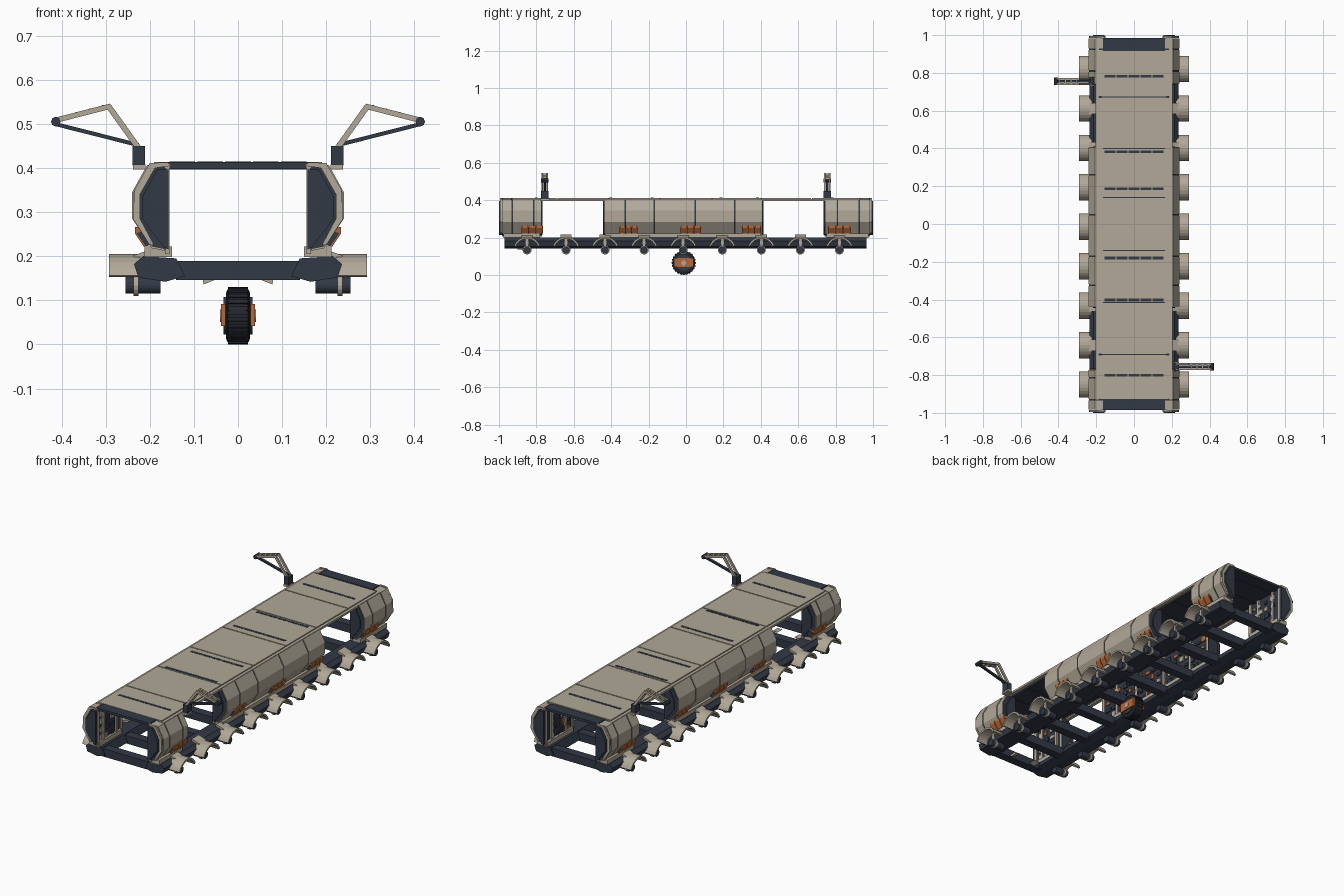
import bpy, bmesh, math, random
from mathutils import Vector, Matrix

cube = bpy.data.objects.get("Cube")
if cube:
    bpy.data.objects.remove(cube, do_unlink=True)
random.seed(4)


def material(name, rgb):
    m = bpy.data.materials.new(name)
    m.use_nodes = True
    m.diffuse_color = (*rgb, 1)
    m.node_tree.nodes["Principled BSDF"].inputs["Base Color"].default_value = (*rgb, 1)
    return m


SAND = material("sand_paint", (0.44, 0.395, 0.315))
DARK = material("dark_slate", (0.032, 0.041, 0.062))
ORANGE = material("rust_orange", (0.47, 0.14, 0.04))
RUBBER = material("rubber", (0.017, 0.02, 0.027))


def finish(name, bm, mat):
    bmesh.ops.recalc_face_normals(bm, faces=bm.faces)
    me = bpy.data.meshes.new(name)
    bm.to_mesh(me)
    bm.free()
    me.materials.append(mat)
    ob = bpy.data.objects.new(name, me)
    bpy.context.collection.objects.link(ob)
    return ob


def prism(name, profile, y0, y1, mat, side=1):
    """Extrude an x-z outline along y."""
    bm = bmesh.new()
    face = bm.faces.new([bm.verts.new((side * x, y0, z)) for x, z in profile])
    new = bmesh.ops.extrude_face_region(bm, geom=[face])["geom"]
    bmesh.ops.translate(bm, vec=(0, y1 - y0, 0),
                        verts=[v for v in new if isinstance(v, bmesh.types.BMVert)])
    return finish(name, bm, mat)


def box(name, x, y, z, mat, side=1):
    return prism(name, [(x[0], z[0]), (x[1], z[0]), (x[1], z[1]), (x[0], z[1])],
                 y[0], y[1], mat, side)


def axle_cylinder(name, x0, x1, y, z, r, mat, side=1, n=16):
    bm = bmesh.new()
    bmesh.ops.create_cone(bm, cap_ends=True, segments=n, radius1=r, radius2=r, depth=x1 - x0,
                          matrix=Matrix.Translation((side * (x0 + x1) / 2, y, z))
                          @ Matrix.Rotation(math.pi / 2, 4, 'Y'))
    return finish(name, bm, mat)


def bar(name, a, b, thick, y, width, mat, side=1):
    """Flat bar between two x-z points."""
    a, b = Vector(a), Vector(b)
    n = (b - a).orthogonal().normalized() * thick / 2
    return prism(name, [a + n, b + n, b - n, a - n], y - width / 2, y + width / 2, mat, side)


def scaled(profile, cx, cz, k):
    return [(cx + (x - cx) * k, cz + (z - cz) * k) for x, z in profile]


SHELL = [(0.165, 0.212), (0.195, 0.218), (0.24, 0.285), (0.24, 0.345), (0.207, 0.405), (0.165, 0.411)]
END_PLATE = [(0.157, 0.215), (0.168, 0.22), (0.217, 0.285), (0.217, 0.335), (0.183, 0.397), (0.157, 0.397)]
RAIL = [(0.12, 0.155), (0.14, 0.195), (0.215, 0.2), (0.236, 0.182), (0.226, 0.152), (0.165, 0.142)]
SECTIONS = [[-0.985, -0.93, -0.815, -0.77], [-0.44, -0.325, -0.17, 0.05, 0.26, 0.41],
            [0.74, 0.81, 0.925, 0.985]]
AXLES = [-0.85 + 0.2088 * i for i in range(9)]
GAP = 0.004

for s in (1, -1):
    # Thick side walls: dark core, sand armour segments, inner posts and equipment
    for cuts in SECTIONS:
        y0, y1 = cuts[0], cuts[-1]
        prism("wall_core", scaled(SHELL, 0.175, 0.31, 0.96), y0 + 0.002, y1 - 0.002, DARK, s)
        box("wall_sill", (0.15, 0.212), (y0 + 0.01, y1 - 0.01), (0.198, 0.222), SAND, s)
        for a, b in zip(cuts, cuts[1:]):
            prism("wall_armour", SHELL, a + GAP, b - GAP, SAND, s)
            box("wall_inner_panel", (0.163, 0.168), (a, b), (0.215, 0.4), DARK, s)
        for y in cuts:
            c = min(max(y, y0 + 0.008), y1 - 0.008)
            box("wall_post", (0.155, 0.166), (c - 0.008, c + 0.008), (0.205, 0.405), SAND, s)
        # small equipment boxes on the inner wall
        steps = int((y1 - y0 - 0.04) / 0.045)
        for i in range(steps):
            for j in range(4):
                y, z = y0 + 0.03 + i * 0.045, 0.225 + j * 0.042
                mat = random.choice([SAND, DARK, DARK, SAND, ORANGE])
                box("wall_equipment", (0.156, 0.165), (y, y + random.uniform(0.015, 0.036)),
                    (z, z + random.uniform(0.012, 0.03)), mat, s)

    # Dark end caps of the wall sections
    for y0, y1 in ((-1.0, -0.984), (0.984, 1.0), (-0.771, -0.766), (-0.444, -0.439),
                   (0.409, 0.414), (0.736, 0.741)):
        prism("wall_end_plate", END_PLATE, y0, y1, DARK, s)
    for e in (1, -1):
        prism("corner_rim", [(0.15, 0.405), (0.16, 0.413), (0.2, 0.411), (0.235, 0.35), (0.238, 0.285),
                             (0.2, 0.225), (0.19, 0.225), (0.222, 0.285), (0.222, 0.34), (0.188, 0.4)],
              e * 0.984, e * 0.994, SAND, s)

    # Orange service boxes low on the outer walls
    for y0, y1 in ((-0.88, -0.765), (-0.355, -0.26), (-0.03, 0.08), (0.3, 0.4), (0.76, 0.88)):
        for k in range(3):
            w = (y1 - y0) / 3
            prism("service_box", [(0.19, 0.226), (0.214, 0.222), (0.234, 0.252), (0.234, 0.266), (0.2, 0.266)],
                  y0 + k * w + 0.002, y0 + (k + 1) * w - 0.002, ORANGE, s)
        prism("service_box_back", [(0.19, 0.228), (0.21, 0.224), (0.23, 0.252), (0.2, 0.262)],
              y0, y1, DARK, s)

    # Chassis rail and roof edge
    prism("chassis_rail", RAIL, -0.97, 0.965, DARK, s)
    box("roof_edge", (0.185, 0.205), (-0.93, 0.93), (0.396, 0.407), SAND, s)

    # Fenders with hubs along each side
    for y in AXLES:
        bm = bmesh.new()
        arc = [math.radians(20 + 14 * i) for i in range(11)]
        pts = [(0.074 * math.cos(t), 0.074 * math.sin(t)) for t in arc]
        pts += [(0.064 * math.cos(t), 0.064 * math.sin(t)) for t in reversed(arc)]
        face = bm.faces.new([bm.verts.new((s * 0.222, y + u, 0.131 + v)) for u, v in pts])
        new = bmesh.ops.extrude_face_region(bm, geom=[face])["geom"]
        bmesh.ops.translate(bm, vec=(s * 0.07, 0, 0),
                            verts=[v for v in new if isinstance(v, bmesh.types.BMVert)])
        finish("fender", bm, SAND)
        bar("fender_bracket", (0.19, 0.212), (0.235, 0.196), 0.012, y, 0.06, SAND, s)
        bar("hub_arm", (0.232, 0.2), (0.232, 0.13), 0.012, y, 0.016, SAND, s)
        axle_cylinder("axle_stub", 0.176, 0.255, y, 0.134, 0.019, DARK, s)
        axle_cylinder("axle_collar", 0.225, 0.237, y, 0.134, 0.024, SAND, s)

    # Folding arm: one on each side at opposite ends
    ay = -0.755 * s
    box("arm_base", (0.21, 0.238), (ay - 0.024, ay + 0.024), (0.396, 0.408), SAND, s)
    box("arm_post", (0.211, 0.239), (ay - 0.02, ay + 0.02), (0.406, 0.45), DARK, s)
    for off in (-0.014, 0.014):
        bar("arm_lower", (0.226, 0.446), (0.294, 0.541), 0.013, ay + off, 0.009, SAND, s)
        bar("arm_upper", (0.289, 0.54), (0.414, 0.508), 0.012, ay + off, 0.009, SAND, s)
    bar("arm_strut", (0.226, 0.452), (0.412, 0.499), 0.009, ay, 0.014, DARK, s)
    for t in (0.05, 0.3, 0.55, 0.8):
        x, z = 0.292 + 0.12 * t, 0.54 - 0.031 * t
        box("arm_rung", (x, x + 0.01), (ay - 0.014, ay + 0.014), (z - 0.005, z + 0.004), SAND, s)
    prism("arm_tip", [(0.413 + 0.011 * math.cos(a * math.pi / 4), 0.505 + 0.011 * math.sin(a * math.pi / 4))
                      for a in range(8)], ay - 0.02, ay + 0.02, DARK, s)

# Roof: dark underside, sand panels, dark vent strips and end panels
box("roof_underside", (-0.172, 0.172), (-0.985, 0.985), (0.399, 0.407), DARK)
seams = [-0.93, -0.69, -0.415, -0.14, 0.14, 0.4, 0.672, 0.92]
for a, b in zip(seams, seams[1:]):
    box("roof_panel", (-0.19, 0.19), (a + 0.003, b - 0.003), (0.404, 0.413), SAND)
for y in (-0.8, -0.402, -0.18, 0.187, 0.382, 0.782):
    for k in range(5):
        x = -0.155 + k * 0.063
        box("roof_vent", (x, x + 0.058), (y - 0.007, y + 0.007), (0.41, 0.4145), DARK)
for e in (1, -1):
    box("roof_end_panel", (-0.16, 0.16), (min(e * 0.985, e * 0.925), max(e * 0.985, e * 0.925)),
        (0.402, 0.412), DARK)

# Roof ribs seen from underneath
for i in range(15):
    y = -0.91 + i * 0.13
    box("roof_rib", (-0.165, 0.165), (y - 0.006, y + 0.006), (0.396, 0.401), DARK)

# Cross beams of the open ladder chassis
for y in [-0.94] + [v + 0.1 for v in AXLES[:-1]] + [0.935]:
    box("cross_beam", (-0.14, 0.14), (y - 0.024, y + 0.024), (0.146, 0.189), DARK)
for s in (1, -1):
    prism("beam_foot", [(0.05, 0.147), (0.08, 0.147), (0.078, 0.136)], -0.9, -0.86, SAND, s)

# Single road wheel underneath
WY, WZ = -0.012, 0.065
tyre = axle_cylinder("tyre", -0.027, 0.027, WY, WZ, 0.062, RUBBER, n=32)
bevel = tyre.modifiers.new("round_shoulder", 'BEVEL')
bevel.width, bevel.segments, bevel.limit_method = 0.01, 2, 'ANGLE'
for i in range(24):
    bm = bmesh.new()
    bmesh.ops.create_cube(bm, size=1, matrix=Matrix.Translation((0, WY, WZ))
                          @ Matrix.Rotation(i * math.tau / 24, 4, 'X')
                          @ Matrix.Translation((0, 0, 0.061)) @ Matrix.Diagonal((0.046, 0.009, 0.008, 1)))
    finish("tyre_tread", bm, RUBBER)
axle_cylinder("wheel_rim", -0.033, 0.033, WY, WZ, 0.043, DARK, n=24)
for s in (1, -1):
    box("wheel_cover", (0.028, 0.039), (WY - 0.052, WY + 0.052), (0.042, 0.092), ORANGE, s)
    axle_cylinder("wheel_cap", 0.034, 0.041, WY, WZ, 0.014, SAND, s)
